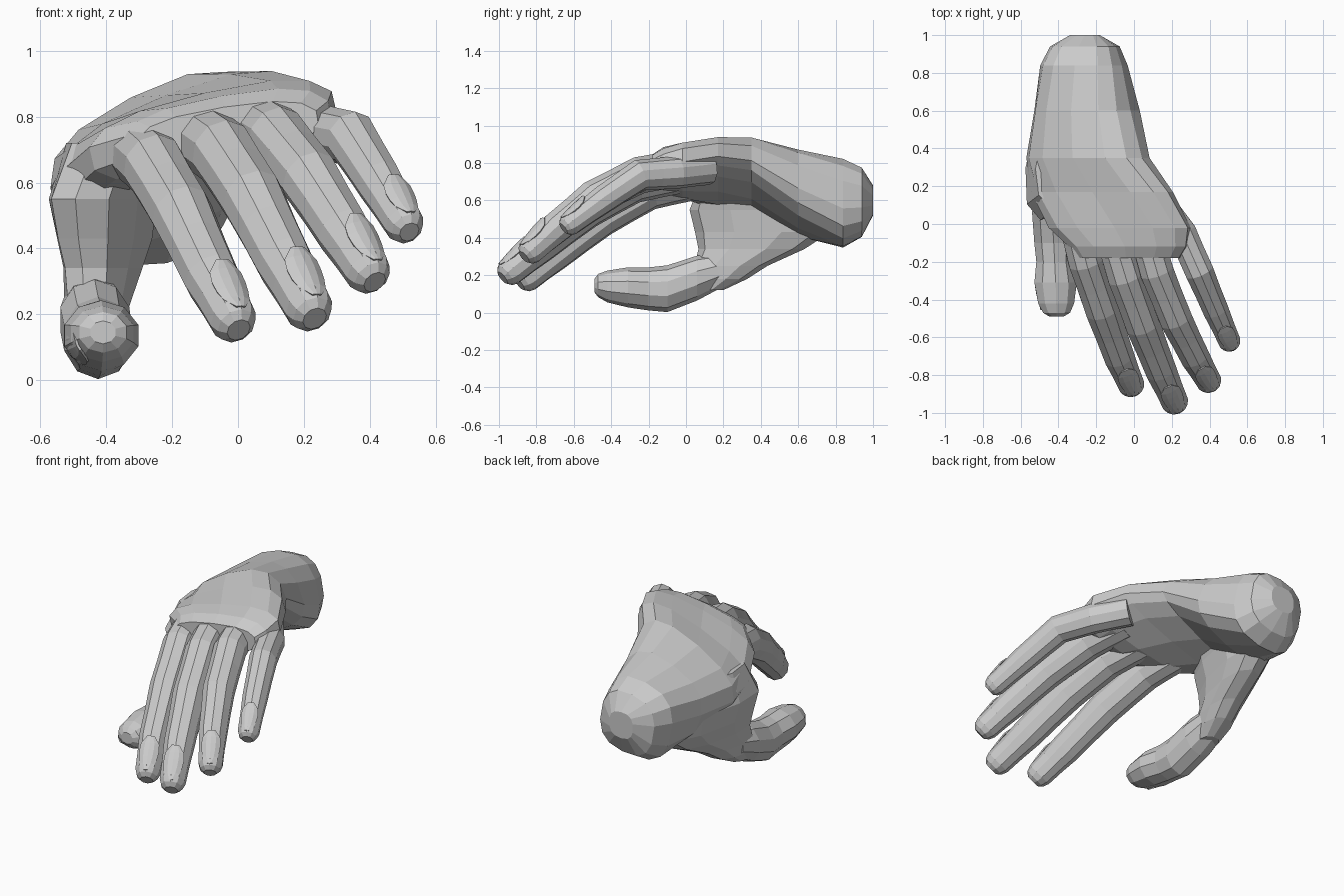
import bpy
import bmesh
from math import cos, sin, pi, radians, copysign, sqrt
from mathutils import Vector

old = bpy.data.objects.get("Cube")
if old:
    bpy.data.objects.remove(old)

# One matte grey for the whole hand
GREY = (0.6, 0.6, 0.6, 1)
skin = bpy.data.materials.new("plain_grey")
skin.use_nodes = True
skin.diffuse_color = GREY
skin.node_tree.nodes["Principled BSDF"].inputs["Base Color"].default_value = GREY
X, Y, Z = Vector((1, 0, 0)), Vector((0, 1, 0)), Vector((0, 0, 1))


def ring(centre, side, up, a, b, sides, power=1.0, under=1.0):
    """Rounded cross-section; under scales the depth of the lower half."""
    points = []
    for i in range(sides):
        t = 2 * pi * (i + 0.5) / sides
        c, s = cos(t), sin(t)
        depth = b if s > 0 else b * under
        points.append(Vector(centre) + side * a * copysign(abs(c) ** power, c)
                      + up * depth * copysign(abs(s) ** power, s))
    return points


def loft(name, rings, closed=True):
    """Skin a list of point rows; closed rows become a capped tube."""
    bm = bmesh.new()
    rows = [[bm.verts.new(p) for p in r] for r in rings]
    n = len(rows[0])
    for r, q in zip(rows, rows[1:]):
        for i in range(n if closed else n - 1):
            j = (i + 1) % n
            bm.faces.new((r[i], r[j], q[j], q[i]))
    if closed:
        bm.faces.new(rows[0])
        bm.faces.new(rows[-1])
    bmesh.ops.recalc_face_normals(bm, faces=bm.faces)
    mesh = bpy.data.meshes.new(name)
    bm.to_mesh(mesh)
    bm.free()
    mesh.materials.append(skin)
    ob = bpy.data.objects.new(name, mesh)
    bpy.context.collection.objects.link(ob)
    return ob


def frame(direction):
    t = direction.normalized()
    side = t.cross(Z).normalized()
    return t, side, side.cross(t)


def nail(name, tip, direction, a, b, length, roll=0):
    """Thin curved plate lying on the last segment, sinking to the tip."""
    t, side, up = frame(direction)
    r = radians(roll)
    side, up = side * cos(r) - up * sin(r), up * cos(r) + side * sin(r)
    rows = []
    for k in range(6):
        v = -1 + 2 * k / 5
        w = 0.66 * sqrt(max(0.12, 1 - abs(v) ** 3))
        taper = 1 - 0.28 * (k / 5) ** 1.5
        rows.append([tip + t * length * (v - 1) / 2 + side * a * taper * w * u
                     + up * b * taper * sqrt(1 - (w * u) ** 2)
                     for u in (-1, -0.5, 0, 0.5, 1)])
    ob = loft(name, rows, closed=False)
    mod = ob.modifiers.new("thickness", "SOLIDIFY")
    mod.thickness = 0.008
    mod.offset = 0


def finger(name, joints, radius):
    """Tapered finger with slightly swollen joints and a rounded tip."""
    pts = [Vector(p) for p in joints]
    stations = []
    widths = (1.1, 1.1, 1.07, 0.96, 0.82)
    for i, p in enumerate(pts):
        d = pts[min(i + 1, len(pts) - 1)] - pts[max(i - 1, 0)]
        stations.append((p, d, widths[i]))
        if i < len(pts) - 1:
            mid = (p + pts[i + 1]) / 2
            stations.append((mid, pts[i + 1] - p, (widths[i] + widths[i + 1]) / 2 - 0.02))
    d = pts[-1] - pts[-2]
    t = d.normalized()
    stations.append((pts[-1] + t * radius * 0.4, d, 0.68))
    stations.append((pts[-1] + t * radius * 0.65, d, 0.42))
    rings = []
    for p, d, w in stations:
        _, side, up = frame(d)
        rings.append(ring(p, side, up, radius * w * 1.06, radius * w * 1.13, 10))
    loft(name, rings)
    nail(name + "_nail", pts[-1] + t * radius * 0.3, d,
         radius * 1.06, radius * 1.12, radius * 2.4)


# Palm and wrist, hollow below:
# y, centre x, centre z, half width, half thickness, roll, lower depth
palm = [
    (-0.18, -0.03, 0.75, 0.28, 0.08, 9, 1),
    (-0.12, -0.03, 0.76, 0.32, 0.105, 10, 1),
    (-0.02, -0.075, 0.755, 0.385, 0.12, 13, 0.9),
    (0.17, -0.165, 0.72, 0.395, 0.155, 21, 0.5),
    (0.35, -0.235, 0.68, 0.35, 0.20, 27, 0.4),
    (0.60, -0.245, 0.615, 0.28, 0.235, 22, 0.75),
    (0.84, -0.265, 0.585, 0.225, 0.235, 12, 1),
    (0.94, -0.26, 0.59, 0.18, 0.185, 10, 1),
    (1.0, -0.26, 0.60, 0.08, 0.08, 0, 1),
]
rows = []
for y, x, z, a, b, roll, under in palm:
    r = radians(roll)
    rows.append(ring((x, y, z), X * cos(r) + Z * sin(r), Z * cos(r) - X * sin(r),
                     a, b, 14, 0.76, under))
loft("palm_and_wrist", rows)

# Fleshy thumb base and web, slanting back to the wrist:
# z, centre x, centre y, half thickness, half length
base = [
    (0.72, -0.37, 0.36, 0.14, 0.28),
    (0.55, -0.41, 0.40, 0.145, 0.39),
    (0.43, -0.405, 0.41, 0.125, 0.37),
    (0.34, -0.41, 0.35, 0.105, 0.29),
    (0.25, -0.425, 0.24, 0.095, 0.20),
    (0.18, -0.435, 0.18, 0.085, 0.15),
    (0.12, -0.44, 0.12, 0.06, 0.08),
]
slant = Vector((0.22, 1, 0)).normalized()
loft("thumb_base", [ring((x, y, z), slant.cross(Z), slant, a, b, 10, 0.9)
                    for z, x, y, a, b in base])

# Thumb: y, centre x, centre z, half width, half height
thumb = [
    (0.20, -0.44, 0.23, 0.09, 0.09),
    (0.06, -0.435, 0.185, 0.11, 0.12),
    (-0.10, -0.425, 0.128, 0.108, 0.125),
    (-0.20, -0.42, 0.127, 0.102, 0.115),
    (-0.31, -0.415, 0.135, 0.118, 0.107),
    (-0.42, -0.412, 0.14, 0.10, 0.085),
    (-0.47, -0.41, 0.145, 0.075, 0.062),
    (-0.49, -0.41, 0.145, 0.04, 0.035),
]
loft("thumb", [ring((x, y, z), X, Z, a, b, 10) for y, x, z, a, b in thumb])
nail("thumb_nail", Vector((-0.412, -0.455, 0.14)), -Y, 0.10, 0.114, 0.16, 115)

# Four fingers, base to tip
finger("index_finger", [(-0.31, 0.02, 0.70), (-0.255, -0.2, 0.65), (-0.17, -0.45, 0.505),
                        (-0.08, -0.7, 0.31), (-0.015, -0.85, 0.185)], 0.083)
finger("middle_finger", [(-0.13, 0.0, 0.75), (-0.045, -0.28, 0.69), (0.045, -0.53, 0.55),
                         (0.14, -0.77, 0.36), (0.215, -0.94, 0.22)], 0.085)
finger("ring_finger", [(0.05, 0.0, 0.78), (0.12, -0.25, 0.735), (0.22, -0.5, 0.61),
                       (0.32, -0.7, 0.45), (0.395, -0.83, 0.33)], 0.08)
finger("little_finger", [(0.13, 0.12, 0.77), (0.255, -0.05, 0.75), (0.345, -0.25, 0.735),
                         (0.43, -0.45, 0.6), (0.505, -0.62, 0.475)], 0.07)
